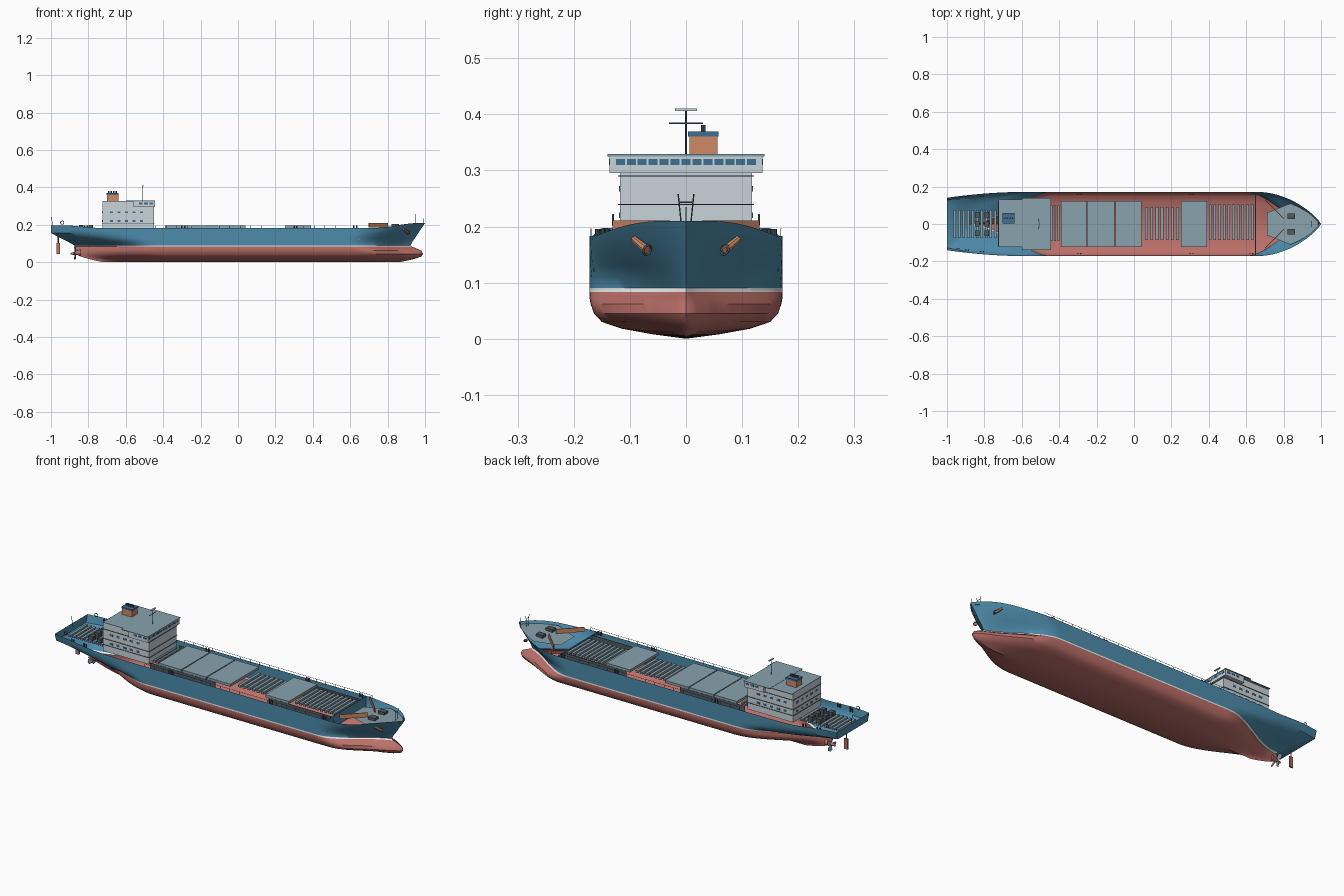
import bpy, bmesh, math
from mathutils import Vector, Matrix

if "Cube" in bpy.data.objects:
    bpy.data.objects.remove(bpy.data.objects["Cube"])

def mat(name, r, g, b):
    m = bpy.data.materials.new(name)
    m.diffuse_color = (r, g, b, 1)
    m.use_nodes = True
    m.node_tree.nodes["Principled BSDF"].inputs["Base Color"].default_value = m.diffuse_color
    return m

RED, WHITE, BLUE = mat("red", .50, .16, .14), mat("white", .8, .82, .84), mat("blue", .075, .26, .41)
ORANGE, PALE = mat("orange", .62, .25, .13), mat("pale", .58, .66, .70)
STEEL, DARK, GLASS = mat("steel", .25, .36, .42), mat("dark", .08, .10, .12), mat("glass", .05, .16, .28)

def finish(name, bm, *mats, angle=None):
    me = bpy.data.meshes.new(name)
    bm.to_mesh(me)
    bm.free()
    ob = bpy.data.objects.new(name, me)
    bpy.context.collection.objects.link(ob)
    for m in mats:
        me.materials.append(m)
    if angle:
        bpy.ops.object.select_all(action='DESELECT')
        ob.select_set(True)
        bpy.context.view_layer.objects.active = ob
        bpy.ops.object.shade_smooth_by_angle(angle=math.radians(angle))
    return ob

def boxes(name, items, m):
    bm = bmesh.new()
    for x0, x1, y0, y1, z0, z1 in items:
        M = Matrix.Translation(((x0+x1)/2, (y0+y1)/2, (z0+z1)/2)) @ Matrix.Diagonal((x1-x0, y1-y0, z1-z0, 1))
        bmesh.ops.create_cube(bm, size=1, matrix=M)
    return finish(name, bm, m)

def tubes(name, segs, r, m, r2=None, n=8):
    bm = bmesh.new()
    for a, b in segs:
        a, b = Vector(a), Vector(b)
        d = b - a
        M = Matrix.Translation((a+b)/2) @ d.to_track_quat('Z', 'Y').to_matrix().to_4x4()
        bmesh.ops.create_cone(bm, cap_ends=True, segments=n, radius1=r, radius2=r if r2 is None else r2, depth=d.length, matrix=M)
    return finish(name, bm, m, angle=40)

def ring(name, loc, rot, R, r, m):
    bpy.ops.mesh.primitive_torus_add(location=loc, rotation=rot, major_radius=R, minor_radius=r, major_segments=20, minor_segments=6)
    ob = bpy.context.object
    ob.name = name
    ob.data.materials.append(m)
    bpy.ops.object.shade_smooth()

def ss(t):
    t = max(0, min(1, t))
    return t*t*(3-2*t)

# hull waterlines: z, stern x, bow x, half beam, stern half width, bulb width, bow fullness
WL = [(0, -.72, .86, 0, 0, 0, 0), (.008, -.76, .90, .06, 0, .012, 0), (.018, -.80, .945, .115, 0, .022, 0),
      (.03, -.84, .98, .15, 0, .029, 0), (.045, -.87, .99, .164, 0, .03, .05), (.062, -.875, .98, .17, 0, .025, .1),
      (.074, -.872, .955, .172, 0, .014, .15), (.083, -.87, .93, .172, 0, .004, .2), (.090, -.875, .922, .172, .006, 0, .25),
      (.11, -.91, .932, .172, .045, 0, .4), (.13, -.955, .95, .172, .09, 0, .6), (.15, -1, .968, .172, .127, 0, .8),
      (.168, -1, .986, .172, .135, 0, .95), (.183, -1, 1, .172, .14, 0, 1)]

def sheer(x):
    return .027*ss((x-.72)/.25) + .014*ss((-.72-x)/.22)

def half(k, x):
    z, xs, xe, hb, ye, bulb, full = WL[k]
    d = max(0, xe-x)
    t = min(1, d/(.35 if full > .3 else .33))
    bow = (1-full)*ss(t) + full*(1-(1-t)**2)**.85
    s = max(0, min(1, (x-xs)/.44))
    soft = ss(s) if z < .1 else 1-(1-s)**2
    y = ye + (hb-ye)*soft
    return y*bow + bulb*(1-bow)*min(1, math.sqrt(d/.06))

bm = bmesh.new()
order = [(k, -1) for k in range(len(WL)-1, -1, -1)] + [(k, 1) for k in range(1, len(WL))]
grid = []
for c in range(81):
    u = c/80
    u = .35*u + .65*(.5-.5*math.cos(math.pi*u))
    col = []
    for k, sgn in order:
        z, xs, xe = WL[k][:3]
        x = xs + (xe-xs)*u
        col.append(bm.verts.new((x, sgn*half(k, x), z + sheer(x)*max(0, (z-.12)/.063))))
    grid.append(col)
nj = len(order)
def band(j):
    z = WL[min(abs(j-len(WL)+1), abs(j+1-len(WL)+1))][0]
    return 0 if z < .083 else 1 if z < .089 else 2
for c in range(80):
    for j in range(nj-1):
        f = bm.faces.new((grid[c][j], grid[c][j+1], grid[c+1][j+1], grid[c+1][j]))
        f.material_index = band(j)
for j in range(5):   # counter and transom
    a = grid[0]
    f = bm.faces.new((a[j], a[nj-1-j], a[nj-2-j], a[j+1]))
    f.material_index = 2
bmesh.ops.remove_doubles(bm, verts=bm.verts, dist=.0003)
bmesh.ops.dissolve_degenerate(bm, edges=bm.edges, dist=.0001)
finish("hull", bm, RED, WHITE, BLUE, angle=40)

# forecastle deck
bm = bmesh.new()
rows = []
for i in range(16):
    x = .71 + .275*i/15
    y = min(.06+(x-.71)*.4, .85*half(13, x))
    rows.append([bm.verts.new((x, s*y, .183+.5*sheer(x))) for s in (-1, 1)])
for a, b in zip(rows, rows[1:]):
    bm.faces.new((a[0], b[0], b[1], a[1]))
finish("forecastle_deck", bm, STEEL)

# cargo hatches, hold beams and coaming walls
boxes("hatch_covers", [(a, b, -.123, .123, .182, .196) for a, b in
      ((-.39, -.255), (-.25, -.105), (-.10, .04), (.25, .39))], STEEL)
slats = [(.06+.0275*i, .075+.0275*i, -.085, .09, .172, .184) for i in range(7)]
slats += [(.40+.025*i, .414+.025*i, -.085, .105, .172, .184) for i in range(10)]
slats += [(-.445+.018*i, -.435+.018*i, -.09, .10, .172, .184) for i in range(3)]
boxes("hold_beams", slats, STEEL)
boxes("stern_beams", [(-.965+.024*i, -.951+.024*i, -.075, .075, .168, .178) for i in range(10)], STEEL)
boxes("coaming_walls", [(a, b, s*.123-.001, s*.123+.001, .11, .184)
      for a, b in ((-.44, -.05), (.27, .65)) for s in (-1, 1)], DARK)
boxes("hold_bulkhead", [(.648, .652, -.165, .165, .12, .183)], BLUE)

# accommodation block
boxes("house", [(-.725, -.45, -.118, .118, .17, .325)], PALE)
boxes("bridge_wings", [(-.56, -.445, -.136, .136, .295, .325)], PALE)
boxes("roof", [(-.725, -.60, -.123, .13, .325, .328), (-.60, -.443, -.14, .14, .325, .329)], STEEL)
boxes("house_floor_lines", [(-.728, -.447, -.121, .121, z, z+.002) for z in (.205, .238, .289)], DARK)
win = [(x, x+.018, s*.1185-.001, s*.1185+.001, z, z+.01) for z in (.215, .262) for s in (-1, 1)
       for x in (-.685, -.645, -.605, -.565, -.525)]
win += [(-.726, -.724, y-.008, y+.008, z, z+.01) for z in (.215, .262) for y in (-.08, -.04, 0, .04, .08)]
boxes("side_windows", win, GLASS)
boxes("bridge_windows", [(-.446, -.444, -.125+.0195*i, -.109+.0195*i, .310, .320) for i in range(13)]
      + [(-.53+.028*i, -.51+.028*i, s*.1365-.0007, s*.1365+.0007, .310, .320) for i in range(3) for s in (-1, 1)], GLASS)

# funnel and radar mast
boxes("funnel", [(-.70, -.64, .006, .056, .325, .362)], ORANGE)
boxes("funnel_cap", [(-.702, -.638, .004, .058, .360, .369)], GLASS)
tubes("exhaust_pipes", [((x, .031, .365), (x, .031, .381)) for x in (-.69, -.677, -.663, -.65)], .004, DARK)
tubes("radar_mast", [((-.51, 0, .325), (-.51, 0, .41)), ((-.51, -.03, .384), (-.51, .03, .384))], .0015, DARK)
boxes("radar_bar", [(-.514, -.506, -.02, .02, .406, .41)], PALE)

# breakwater, winches and bow fittings
bm = bmesh.new()
for s in (-1, 1):
    p = [(.70, s*.13), (.80, s*.03)]
    q = [bm.verts.new((x, y, z)) for x, y, z in
         ((*p[0], .187), (*p[1], .187), (*p[1], .211), (*p[0], .211))]
    bm.faces.new(q)
ob = finish("breakwater", bm, ORANGE)
mod = ob.modifiers.new("thickness", 'SOLIDIFY')
mod.thickness, mod.offset = .004, 0
boxes("bow_winches", [(.82, .86, s*.042-.015, s*.042+.015, .188, .204) for s in (-1, 1)], DARK)
tubes("bow_mast", [((.95, s*.008, .2), (.95, s*.014, .258)) for s in (-1, 1)]
      + [((.95, -.013, .243), (.95, .013, .243)), ((.992, 0, .2), (.992, 0, .235))], .0012, DARK)
for s in (-1, 1):
    y = half(12, .9)
    tubes("anchor", [((.885, s*(y+.012), .178), (.91, s*(y-.012), .158))], .006, ORANGE, .008)
    ring("anchor_pocket", (.912, s*(y-.012), .158), (1.2, 0, .8*s), .009, .002, DARK)
    ring("stern_fairlead", (-.94, s*.13, .212), (math.pi/2, 0, 0), .009, .0017, DARK)

# stern gear
boxes("stern_winches", [(x, x+.025, y-.014, y+.014, .175, .198) for x in (-.85, -.80) for y in (-.05, 0, .05)], DARK)
tubes("bollards", [((x, s*(half(13, x)-.014), .175), (x, s*(half(13, x)-.014), .196))
      for x in (-.90, -.885, -.82, -.805, -.3, -.285, .3, .315, .62, .635) for s in (-1, 1)], .004, DARK)
tubes("ensign_staff", [((-.99, 0, .19), (-.998, 0, .242))], .0012, DARK)

# deck railings
rail = []
for s in (-1, 1):
    rail.append(((-.44, s*.169, .196), (.69, s*.169, .196)))
    rail += [((-.44+.0565*i, s*.169, .18), (-.44+.0565*i, s*.169, .196)) for i in range(21)]
tubes("railings", rail, .0009, DARK, n=5)

# propeller, hub and rudder
tubes("propeller_hub", [((-.84, 0, .052), (-.895, 0, .045))], .016, RED, .004, 16)
bm = bmesh.new()
for i in range(4):
    R = Matrix.Translation((-.872, 0, .05)) @ Matrix.Rotation(i*math.pi/2+.4, 4, 'X') @ Matrix.Rotation(.5, 4, 'Z')
    pts = ((-.004, .008), (-.013, .025), (-.009, .038), (.006, .04), (.013, .027), (.004, .008))
    bm.faces.new([bm.verts.new(R @ Vector((.15*y, y, z))) for y, z in pts])
ob = finish("propeller_blades", bm, STEEL)
ob.modifiers.new("thickness", 'SOLIDIFY').thickness = .002
boxes("rudder", [(-.971, -.951, -.004, .004, .045, .102)], RED)
tubes("rudder_stock", [((-.961, 0, .10), (-.961, 0, .15))], .003, DARK)
